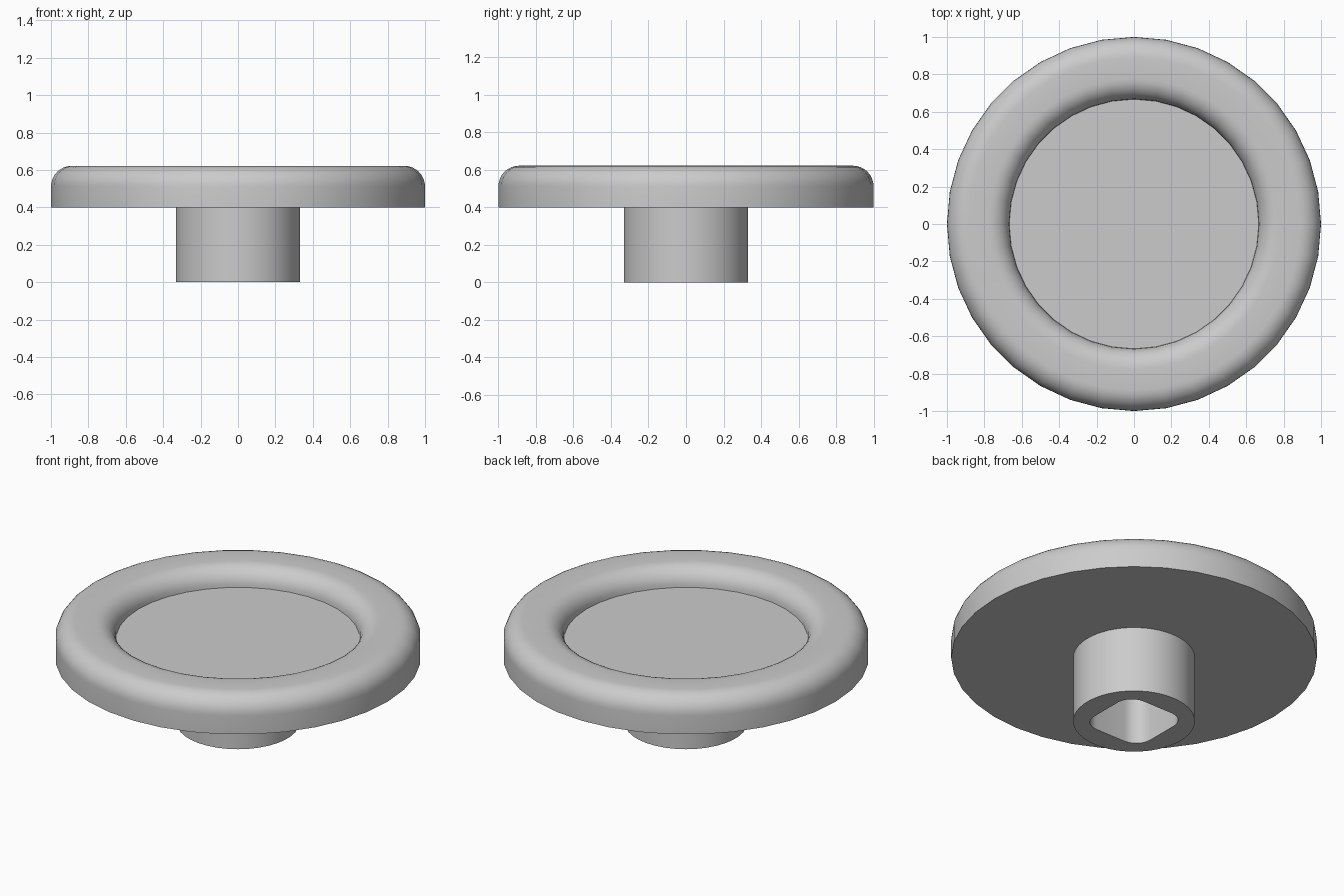
import bpy
import bmesh
from math import sin, cos, pi, radians

SIDES = 36
R, FLOOR_R, STEM_R = 1.0, 0.667, 0.333
Z_DISC, Z_TOP, FILLET = 0.4, 0.622, 0.111
HOLE_HALF, HOLE_FILLET = 0.2, 0.1

old = bpy.data.objects.get("Cube")
if old:
    bpy.data.objects.remove(old, do_unlink=True)

grey = bpy.data.materials.new("grey")
grey.use_nodes = True
grey.diffuse_color = (0.6, 0.6, 0.6, 1)
grey.node_tree.nodes["Principled BSDF"].inputs["Base Color"].default_value = (0.6, 0.6, 0.6, 1)


def circle(r, z, shift=0.0):
    return [(r * cos(2 * pi * (i + shift) / SIDES),
             r * sin(2 * pi * (i + shift) / SIDES), z) for i in range(SIDES)]


def rounded_square(half, fillet, z):
    """Same vertex count as the circle, so the two can be bridged."""
    per = SIDES // 4
    pts = []
    for c in range(4):
        mid = pi / 4 + c * pi / 2
        off = (half - fillet) * 2 ** 0.5
        for j in range(per):
            a = c * pi / 2 + j / (per - 1) * pi / 2
            pts.append((off * cos(mid) + fillet * cos(a),
                        off * sin(mid) + fillet * sin(a), z))
    return pts


def loft(name, loops, cap):
    """Bridge the loops in order, optionally closing both ends."""
    bm = bmesh.new()
    rings = [[bm.verts.new(p) for p in loop] for loop in loops]
    for a, b in zip(rings, rings[1:]):
        for i in range(SIDES):
            j = (i + 1) % SIDES
            bm.faces.new((a[i], a[j], b[j], b[i]))
    if cap:
        bm.faces.new(rings[0][::-1])
        bm.faces.new(rings[-1])
    mesh = bpy.data.meshes.new(name)
    bm.to_mesh(mesh)
    bm.free()
    mesh.materials.append(grey)
    ob = bpy.data.objects.new(name, mesh)
    bpy.context.collection.objects.link(ob)
    bpy.ops.object.select_all(action='DESELECT')
    ob.select_set(True)
    bpy.context.view_layer.objects.active = ob
    bpy.ops.object.shade_smooth_by_angle(angle=radians(35))
    return ob


# Dished disc: straight outer wall, rounded rim, recessed flat floor
steps = [radians(90) * k / 8 for k in range(9)]
zc = Z_TOP - FILLET
profile = [(R, Z_DISC)]
profile += [(R - FILLET + FILLET * cos(a), zc + FILLET * sin(a)) for a in steps]
profile += [(FLOOR_R + FILLET - FILLET * sin(a), zc + FILLET * cos(a)) for a in steps]
loft("dished_disc", [circle(r, z) for r, z in profile], True)

# Hollow stem: round outside, rounded square socket inside
loft("socket_stem", [
    rounded_square(HOLE_HALF, HOLE_FILLET, Z_DISC),
    rounded_square(HOLE_HALF, HOLE_FILLET, 0),
    circle(STEM_R, 0, 0.5),
    circle(STEM_R, Z_DISC, 0.5),
], False)
